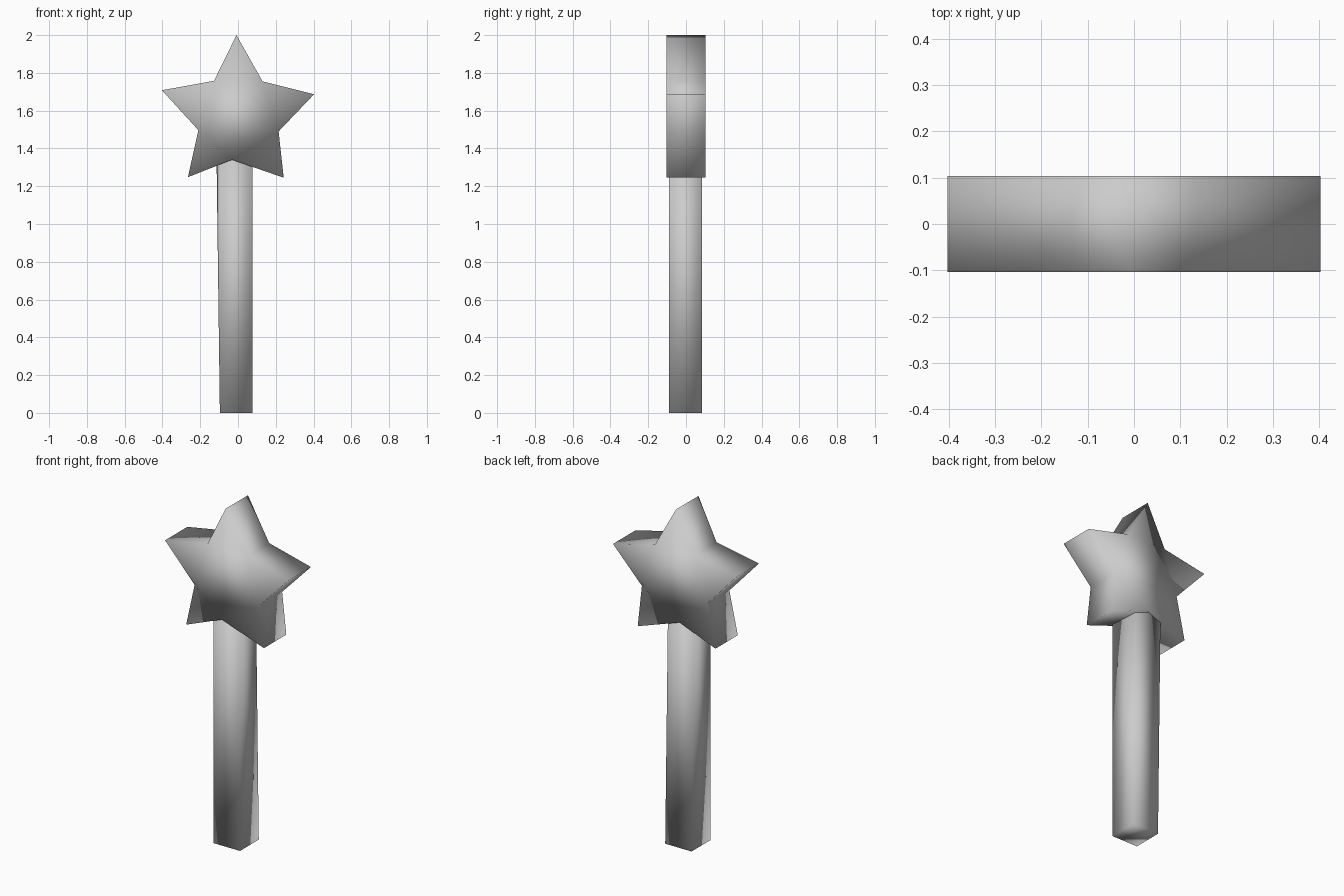
import bpy, bmesh

if "Cube" in bpy.data.objects:
    bpy.data.objects.remove(bpy.data.objects["Cube"])

grey = bpy.data.materials.new("plain_grey")
grey.diffuse_color = (0.6, 0.6, 0.6, 1)
grey.use_nodes = True
grey.node_tree.nodes["Principled BSDF"].inputs["Base Color"].default_value = grey.diffuse_color


def loft(name, ring_a, ring_b):
    """Closed solid between two matching rings, smooth over every edge."""
    bm = bmesh.new()
    a = [bm.verts.new(p) for p in ring_a]
    b = [bm.verts.new(p) for p in ring_b]
    n = len(a)
    bm.faces.new(a)
    bm.faces.new(b[::-1])
    for i in range(n):
        j = (i + 1) % n
        bm.faces.new((a[j], a[i], b[i], b[j]))
    bmesh.ops.recalc_face_normals(bm, faces=bm.faces)
    for f in bm.faces:
        f.smooth = True
    mesh = bpy.data.meshes.new(name)
    bm.to_mesh(mesh)
    bm.free()
    mesh.materials.append(grey)
    obj = bpy.data.objects.new(name, mesh)
    bpy.context.collection.objects.link(obj)
    return obj


# Hand-drawn five-pointed star head, (x, z) outline
star = [(-0.008, 2.0), (0.13, 1.755), (0.403, 1.687), (0.215, 1.49),
        (0.242, 1.245), (-0.032, 1.34), (-0.265, 1.248), (-0.21, 1.497),
        (-0.403, 1.708), (-0.127, 1.758)]
loft("star_head", [(x, -0.104, z) for x, z in star],
     [(x, 0.104, z) for x, z in star])

# Square handle, its top back edge leaning slightly to the left
top = 1.38
loft("handle",
     [(-0.096, -0.09, 0), (0.076, -0.09, 0), (0.076, 0.085, 0), (-0.096, 0.085, 0)],
     [(-0.096, -0.09, top), (0.076, -0.09, top), (0.058, 0.085, top), (-0.114, 0.085, top)])
